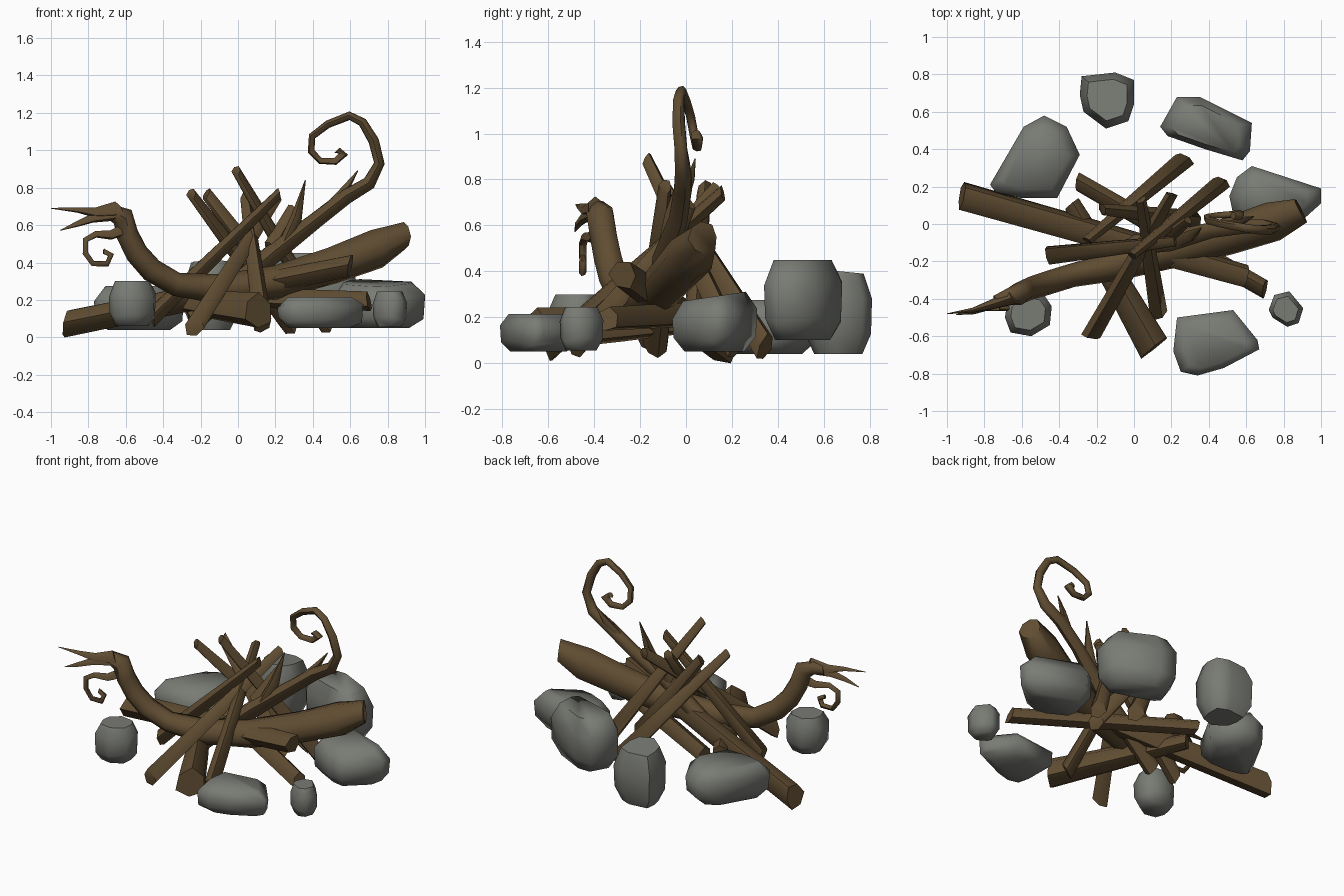
import bpy, bmesh, math
from mathutils import Vector


def material(name, rgb):
    m = bpy.data.materials.new(name)
    m.diffuse_color = (*rgb, 1)
    return m


WOOD = material("dark_wood", (0.118, 0.074, 0.032))
STONE = material("grey_stone", (0.19, 0.197, 0.175))


def finish(bm, name, mat, angle):
    bmesh.ops.recalc_face_normals(bm, faces=bm.faces)
    me = bpy.data.meshes.new(name)
    bm.to_mesh(me)
    bm.free()
    me.materials.append(mat)
    for p in me.polygons:
        p.use_smooth = True
    me.set_sharp_from_angle(angle=math.radians(angle))
    ob = bpy.data.objects.new(name, me)
    bpy.context.collection.objects.link(ob)
    return ob


def branch(name, pts, sides=7, skew=0.35):
    """Tapered tube through (x, y, z, radius) points, with slanted cut ends."""
    bm = bmesh.new()
    P = [Vector(p[:3]) for p in pts]
    n, rings = len(P), []
    u = None
    for i in range(n):
        t = (P[min(i + 1, n - 1)] - P[max(i - 1, 0)]).normalized()
        if u is None:
            u = t.cross(Vector((0.2, 0.3, 1))).normalized()
        u = (u - t * u.dot(t)).normalized()
        v = t.cross(u)
        ring = []
        for k in range(sides):
            a = math.tau * k / sides + 0.3
            r = pts[i][3] * (1 + 0.07 * math.sin(3 * a + 1))
            off = (u * math.cos(a) + v * math.sin(a)) * r
            if i in (0, n - 1):
                off += t * r * skew * math.cos(a + 1)
            ring.append(bm.verts.new(P[i] + off))
        rings.append(ring)
    for a, b in zip(rings, rings[1:]):
        for k in range(sides):
            j = (k + 1) % sides
            bm.faces.new((a[k], a[j], b[j], b[k]))
    bm.faces.new(rings[0][::-1])
    bm.faces.new(rings[-1])
    return finish(bm, name, WOOD, 62)


def rock(name, outline, z0, z1, tilt=(0, 0)):
    """Convex boulder: plan outline stacked at four heights, rounded in at top and bottom."""
    bm = bmesh.new()
    c = sum((Vector(p) for p in outline), Vector((0, 0))) / len(outline)
    for h, s in ((0, 0.7), (0.25, 0.97), (0.7, 1.0), (1, 0.74)):
        for i, p in enumerate(outline):
            d = (Vector(p) - c) * s
            lean = (d.x * tilt[0] + d.y * tilt[1]) * h
            wob = 0.012 * math.sin(2.3 * i + 7 * h) if 0 < h < 1 else 0
            bm.verts.new((c.x + d.x, c.y + d.y, z0 + (z1 - z0) * h + lean + wob))
    res = bmesh.ops.convex_hull(bm, input=bm.verts)
    bmesh.ops.delete(bm, geom=[g for g in res["geom_interior"] if isinstance(g, bmesh.types.BMVert)],
                     context='VERTS')
    return finish(bm, name, STONE, 60)


# Ring of stones
rock("rock_back_left", [(-.77, .21), (-.74, .17), (-.61, .14), (-.41, .14), (-.29, .37),
                        (-.36, .52), (-.48, .58), (-.59, .52)], .04, .275)
rock("rock_back", [(-.29, .69), (-.28, .79), (-.1, .81), (0, .77), (0, .64), (-.03, .55),
                   (-.15, .51), (-.27, .6)], .04, .40, (0, -.1))
rock("rock_back_right", [(.14, .52), (.23, .68), (.35, .68), (.63, .54), (.62, .39),
                         (.58, .34), (.38, .4), (.18, .47)], .10, .45)
rock("rock_right", [(.51, .15), (.55, .25), (.63, .31), (1, .19), (1, .11), (.81, -.06),
                    (.7, -.04), (.53, .05)], .05, .29, (0, .15))
rock("rock_front", [(.21, -.68), (.25, -.79), (.34, -.81), (.48, -.77), (.67, -.67),
                    (.66, -.62), (.53, -.46), (.23, -.5)], .05, .215)
rock("rock_left", [(-.69, -.5), (-.66, -.58), (-.55, -.6), (-.45, -.54), (-.44, -.44),
                   (-.48, -.38), (-.6, -.36), (-.68, -.43)], .06, .30)
rock("rock_small", [(.72, -.46), (.75, -.38), (.83, -.36), (.905, -.45), (.88, -.53),
                    (.82, -.55), (.74, -.5)], .055, .245)

# Heavy gnarled log: neck at the left, thick cut end at the right
branch("gnarled_log", [(-.74, -.41, .66, .03), (-.68, -.39, .67, .043), (-.615, -.37, .645, .06),
                       (-.59, -.355, .55, .06), (-.54, -.335, .45, .062), (-.46, -.31, .36, .064),
                       (-.33, -.27, .285, .064), (-.1, -.22, .26, .08), (.2, -.14, .295, .092),
                       (.5, -.06, .385, .1), (.74, .02, .475, .108), (.89, .075, .545, .07)], 8)
branch("claw_upper", [(-.64, -.39, .68, .045), (-.76, -.43, .665, .028), (-.86, -.46, .68, .014),
                      (-1.0, -.48, .69, .002)], 6)
branch("claw_lower", [(-.66, -.39, .66, .04), (-.78, -.44, .635, .024), (-.86, -.47, .605, .015),
                      (-.95, -.485, .572, .002)], 6)
branch("claw_curl", [(-.62, -.38, .57, .03), (-.68, -.41, .545, .025), (-.76, -.44, .55, .018),
                     (-.815, -.45, .52, .017), (-.815, -.45, .45, .016), (-.775, -.45, .395, .016),
                     (-.7, -.45, .395, .017), (-.68, -.45, .44, .017), (-.72, -.45, .46, .014)], 6)

# Branch ending in a spiral, with twigs
branch("spiral_branch", [(-.25, -.13, .08, .055), (.2, -.09, .46, .052), (.42, -.03, .63, .042),
                         (.58, -.01, .755, .04), (.7, -.01, .825, .036), (.755, -.02, .93, .028),
                         (.725, -.03, 1.05, .028), (.665, -.03, 1.15, .024), (.595, -.02, 1.185, .023),
                         (.48, 0, 1.14, .021), (.395, .02, 1.075, .02), (.39, .035, .995, .02),
                         (.44, .045, .943, .018), (.52, .05, .94, .02), (.565, .05, .98, .026),
                         (.53, .045, 1.0, .02)], 7)
branch("spiral_twig", [(.5, -.02, .70, .03), (.58, .02, .80, .02), (.64, .04, .89, .003)], 6)
branch("spike_twig", [(.24, -.09, .48, .035), (.31, -.06, .64, .032), (.36, -.02, .84, .003)], 6)
branch("stub_twig", [(.17, -.08, .48, .035), (.24, -.02, .6, .03), (.29, .02, .69, .025)], 6)

# Logs and kindling: (name, start, start radius, end, end radius)
for name, a, ra, b, rb, skew in [
    ("long_log", (-.92, .155, .075), .075, (.6, -.275, .385), .06, .4),
    ("front_log", (.11, -.66, .14), .095, (-.33, .11, .19), .05, .2),
    ("flat_log", (.7, -.345, .19), .052, (-.3, .23, .22), .05, .4),
    ("stick_back_a", (.47, .22, .07), .05, (-.01, -.17, .89), .026, .6),
    ("stick_back_b", (.275, .345, .07), .055, (-.25, -.09, .765), .028, .6),
    ("stick_back_c", (.33, .03, .12), .05, (-.17, .08, .765), .032, .6),
    ("stick_left", (-.46, -.165, .11), .05, (.22, -.09, .77), .028, .6),
    ("stick_front_left", (-.235, -.6, .06), .052, (.2, .16, .74), .032, .6),
    ("stick_front_right", (.135, -.48, .07), .05, (.04, .13, .76), .028, .6),
]:
    mid = [(p + q) / 2 for p, q in zip(a, b)]
    branch(name, [(*a, ra), (*mid, (ra + rb) / 2 * 1.05), (*b, rb)], 6, skew)
